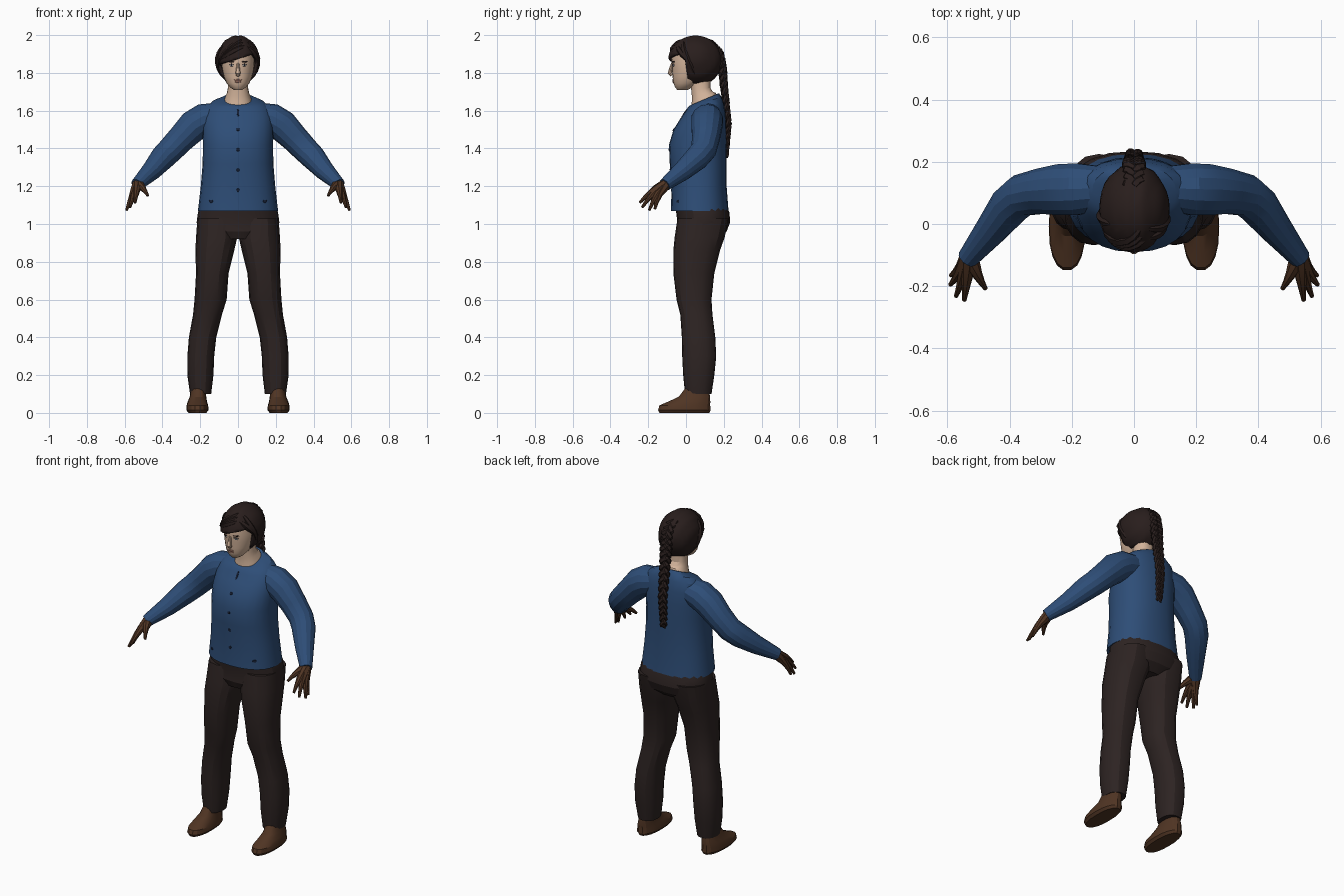
import bpy
import bmesh
from math import sin, cos, pi, radians, copysign
from mathutils import Vector

if "Cube" in bpy.data.objects:
    bpy.data.objects.remove(bpy.data.objects["Cube"])


def material(name, *rgb):
    mat = bpy.data.materials.new(name)
    mat.use_nodes = True
    mat.diffuse_color = (*rgb, 1)
    mat.node_tree.nodes["Principled BSDF"].inputs["Base Color"].default_value = (*rgb, 1)
    return mat


shirt_blue = material("shirt blue", .027, .075, .185)
trouser_brown = material("trouser dark brown", .026, .017, .016)
hair_brown = material("hair dark brown", .022, .013, .012)
skin_tone = material("skin", .66, .46, .33)
leather = material("leather brown", .08, .035, .017)
button_navy = material("button navy", .008, .014, .035)
lip_pink = material("lip", .38, .19, .14)
eye_white = material("eye white", .6, .55, .48)
parts = []


def finish(name, bm, mat):
    bmesh.ops.recalc_face_normals(bm, faces=bm.faces)
    mesh = bpy.data.meshes.new(name)
    bm.to_mesh(mesh)
    bm.free()
    mesh.materials.append(mat)
    obj = bpy.data.objects.new(name, mesh)
    bpy.context.collection.objects.link(obj)
    parts.append(obj)
    return obj


def skin_rings(name, rings, mat):
    """Join a stack of point rings into one closed surface."""
    bm = bmesh.new()
    loops = [[bm.verts.new(p) for p in ring] for ring in rings]
    for a, b in zip(loops, loops[1:]):
        for i in range(len(a)):
            j = (i + 1) % len(a)
            bm.faces.new((a[i], a[j], b[j], b[i]))
    bm.faces.new(loops[0])
    bm.faces.new(loops[-1])
    return finish(name, bm, mat)


def slices(name, rows, mat, side=1, sides=18, power=2.3):
    """Loft level slices: height, low x, high x, front y, back y, forward tilt."""
    rings = []
    for z, x0, x1, y0, y1, tilt in rows:
        ring = []
        for i in range(sides):
            c, s = cos(2 * pi * i / sides), sin(2 * pi * i / sides)
            u = copysign(abs(c) ** (2 / power), c)
            v = copysign(abs(s) ** (2 / power), s) * (y1 - y0) / 2
            x = (x0 + x1) / 2 + u * (x1 - x0) / 2
            ring.append((side * x, (y0 + y1) / 2 + v, z + tilt * v))
        rings.append(ring)
    return skin_rings(name, rings, mat)


def centred(rows):
    return [(z, -h, h, y0, y1, tilt) for z, h, y0, y1, tilt in rows]


def tube(name, path, mat, side=1, sides=10):
    """Round limb through points given as position plus radius."""
    points = [Vector((side * p[0], p[1], p[2])) for p in path]
    rings = []
    for i, p in enumerate(points):
        along = points[min(i + 1, len(points) - 1)] - points[max(i - 1, 0)]
        across = along.cross(Vector((0, 1, 0))).normalized()
        up = across.cross(along).normalized()
        r = path[i][3]
        rings.append([p + r * (across * cos(2 * pi * k / sides) + up * sin(2 * pi * k / sides))
                      for k in range(sides)])
    return skin_rings(name, rings, mat)


def plate(name, target, x, z, width, height, mat, thick=.003):
    """Thin oval resting on the front surface of another part."""
    bpy.context.view_layer.update()
    hit, spot, normal, _ = target.ray_cast(Vector((x, -1, z)), Vector((0, 1, 0)))
    bm = bmesh.new()
    bmesh.ops.create_uvsphere(bm, u_segments=10, v_segments=6, radius=1)
    turn = normal.to_track_quat('Z', 'Y')
    for v in bm.verts:
        v.co = spot + turn @ Vector((v.co.x * width, v.co.y * height, v.co.z * thick))
    finish(name, bm, mat)


# Shirt body with a sloping round collar
shirt = slices("shirt", centred([
    (1.07, .212, -.08, .225, 0), (1.2, .197, -.076, .215, 0), (1.32, .187, -.086, .215, 0),
    (1.42, .186, -.09, .215, 0), (1.5, .188, -.066, .214, 0), (1.57, .183, -.03, .21, .1),
    (1.62, .165, 0, .2, .2), (1.645, .135, .01, .188, .3), (1.66, .082, .02, .175, .42)]),
    shirt_blue, sides=24)
for i in range(4):
    plate(f"front_button_{i + 1}", shirt, 0, 1.5 - i * .107, .009, .009, button_navy)
plate("collar_slit", shirt, 0, 1.59, .006, .028, button_navy)

# Neck and face
slices("neck", centred([
    (1.64, .076, .026, .17, .42), (1.672, .068, .03, .158, .35), (1.69, .06, .03, .142, .2),
    (1.72, .054, .026, .13, 0), (1.77, .054, .02, .13, 0)]), skin_tone)
face = slices("face", centred([
    (1.71, .022, -.046, .01, 0), (1.722, .04, -.057, .03, 0), (1.745, .06, -.066, .07, 0),
    (1.78, .075, -.071, .11, 0), (1.82, .084, -.073, .13, 0), (1.86, .088, -.078, .15, 0),
    (1.91, .085, -.072, .15, 0), (1.95, .06, -.04, .12, 0)]), skin_tone, sides=24, power=2.1)
tube("nose", [(0, -.072, 1.85, .007), (0, -.081, 1.82, .01), (0, -.085, 1.8, .013),
              (0, -.074, 1.788, .011)], skin_tone)
plate("upper_lip", face, 0, 1.762, .022, .005, lip_pink)
plate("lower_lip", face, 0, 1.753, .018, .006, lip_pink, .004)

for side, label in ((1, "left"), (-1, "right")):
    # Facial pairs
    plate(label + "_eye", face, side * .034, 1.84, .014, .006, eye_white)
    plate(label + "_iris", face, side * .034, 1.84, .006, .006, button_navy, .004)
    plate(label + "_eyelid", face, side * .034, 1.846, .016, .0025, hair_brown, .004)
    plate(label + "_eyebrow", face, side * .036, 1.859, .02, .004, hair_brown)
    plate(label + "_pocket_button", shirt, side * .143, 1.12, .012, .008, button_navy)

    # Sleeve bent forward at the elbow
    tube(label + "_sleeve", [
        (.09, .115, 1.575, .07), (.18, .112, 1.553, .085), (.235, .11, 1.52, .084),
        (.3, .105, 1.453, .074), (.36, .092, 1.39, .069), (.4, .058, 1.35, .066),
        (.46, -.02, 1.28, .052), (.535, -.112, 1.208, .034)], shirt_blue, side, 14)

    # Glove with spread fingers fanning out of the wrist
    wrist = Vector((.53, -.105, 1.212))
    tips = {"index": (.545, -.245, 1.113), "middle": (.572, -.232, 1.088),
            "ring": (.59, -.195, 1.073), "little": (.588, -.165, 1.08),
            "thumb": (.477, -.208, 1.15)}
    for finger, tip in tips.items():
        tip = Vector(tip)
        knuckle = wrist.lerp(tip, .5) + Vector((0, -.006, .008))
        middle = wrist.lerp(tip, .77) + Vector((0, -.004, .006))
        tube(f"{label}_{finger}_finger", [
            (*wrist, .029), (*wrist.lerp(knuckle, .5), .024), (*knuckle, .017),
            (*middle, .011), (*tip, .007)], leather, side, 8)

    # Trouser leg
    slices(label + "_trouser_leg", [
        (1.03, .01, .215, -.045, .225, 0), (.93, .004, .222, -.06, .205, 0),
        (.86, .02, .226, -.067, .18, 0), (.74, .05, .222, -.067, .15, 0),
        (.6, .06, .23, -.05, .135, 0), (.52, .085, .238, -.03, .14, 0),
        (.4, .115, .26, -.022, .155, 0), (.3, .126, .268, -.02, .16, 0),
        (.2, .13, .268, -.015, .15, 0), (.1, .142, .254, -.005, .135, 0)],
        trouser_brown, side, 16)

    # Shoe
    slices(label + "_shoe", [
        (0, .168, .262, -.142, .125, 0), (.015, .156, .274, -.15, .132, 0),
        (.04, .158, .272, -.142, .13, 0), (.06, .164, .266, -.095, .13, 0),
        (.085, .168, .256, -.04, .128, 0), (.13, .172, .246, -.005, .122, 0)],
        leather, side, 18)

# Trouser seat joining both legs
slices("trouser_seat", centred([
    (1.1, .2, -.055, .215, 0), (1.06, .212, -.052, .23, 0), (1.01, .219, -.045, .234, 0),
    (.96, .212, -.05, .215, 0), (.92, .12, -.035, .17, 0)]), trouser_brown, sides=20)

# Hair cap, cut open around the face below a slanted fringe
crown = Vector((0, .05, 1.865))


def on_scalp(azimuth, elevation, lift=0):
    a, e = radians(azimuth), radians(elevation)
    return crown + Vector(((.11 + lift) * sin(a) * cos(e), -(.14 + lift) * cos(a) * cos(e),
                           (.13 + lift) * sin(e)))


bm = bmesh.new()
bmesh.ops.create_uvsphere(bm, u_segments=32, v_segments=20, radius=1)
for v in bm.verts:
    wave = 1 + .015 * sin(14 * v.co.x + 5 * v.co.z)
    v.co = crown + Vector((v.co.x * .113, v.co.y * .143, v.co.z * .133)) * wave
cuts = (((0, 0, 1.875), (-.3, 0, 1)), ((0, -.005, 1.865), (0, 1, .15)), ((0, 0, 1.745), (0, 0, 1)))
for spot, normal in cuts:
    bmesh.ops.bisect_plane(bm, geom=bm.verts[:] + bm.edges[:] + bm.faces[:],
                           plane_co=spot, plane_no=normal)


def below(face, cut):
    return (face.calc_center_median() - Vector(cut[0])).dot(Vector(cut[1])) < 0


opening = [f for f in bm.faces if (below(f, cuts[0]) and below(f, cuts[1])) or below(f, cuts[2])]
bmesh.ops.delete(bm, geom=opening, context='FACES')
hair = finish("hair_cap", bm, hair_brown)
thickness = hair.modifiers.new("Thickness", 'SOLIDIFY')
thickness.thickness = .015

# Swept locks from the side parting: azimuth and elevation at both ends
locks = [(25, 48, -68, -8), (30, 38, -60, 0), (25, 60, -80, -20), (28, 36, 82, -8),
         (40, 52, 92, -42), (-60, 40, -95, -48)]
for n, (a0, e0, a1, e1) in enumerate(locks):
    path = []
    for i in range(9):
        t = i / 8
        path.append((*on_scalp(a0 + (a1 - a0) * t, e0 + (e1 - e0) * t ** 1.4, -.004),
                     .006 + .012 * sin(pi * t)))
    tube(f"hair_lock_{n + 1}", path, hair_brown, sides=6)

# Three-strand braid from the crown down the back
spine = [Vector((0, *p)) for p in
         ((.12, 1.965), (.175, 1.91), (.192, 1.83), (.2, 1.74), (.212, 1.64), (.224, 1.53),
          (.218, 1.44), (.212, 1.35))]
steps = 70
for strand in range(3):
    path = []
    for i in range(steps + 1):
        t = i / steps
        k = min(int(t * (len(spine) - 1)), len(spine) - 2)
        p = spine[k].lerp(spine[k + 1], t * (len(spine) - 1) - k)
        swing = 2 * pi * (t * 6 + strand / 3)
        size = 1 - .6 * max(0, t - .3)
        path.append((p.x + .023 * size * sin(swing), p.y + .01 * size * sin(2 * swing),
                     p.z, .017 * size if i < steps else .004))
    tube(f"braid_strand_{strand + 1}", path, hair_brown, sides=6)

# Smooth shading that keeps strong edges
bpy.ops.object.select_all(action='DESELECT')
for obj in parts:
    obj.select_set(True)
bpy.context.view_layer.objects.active = shirt
bpy.ops.object.shade_smooth_by_angle(angle=radians(25))
